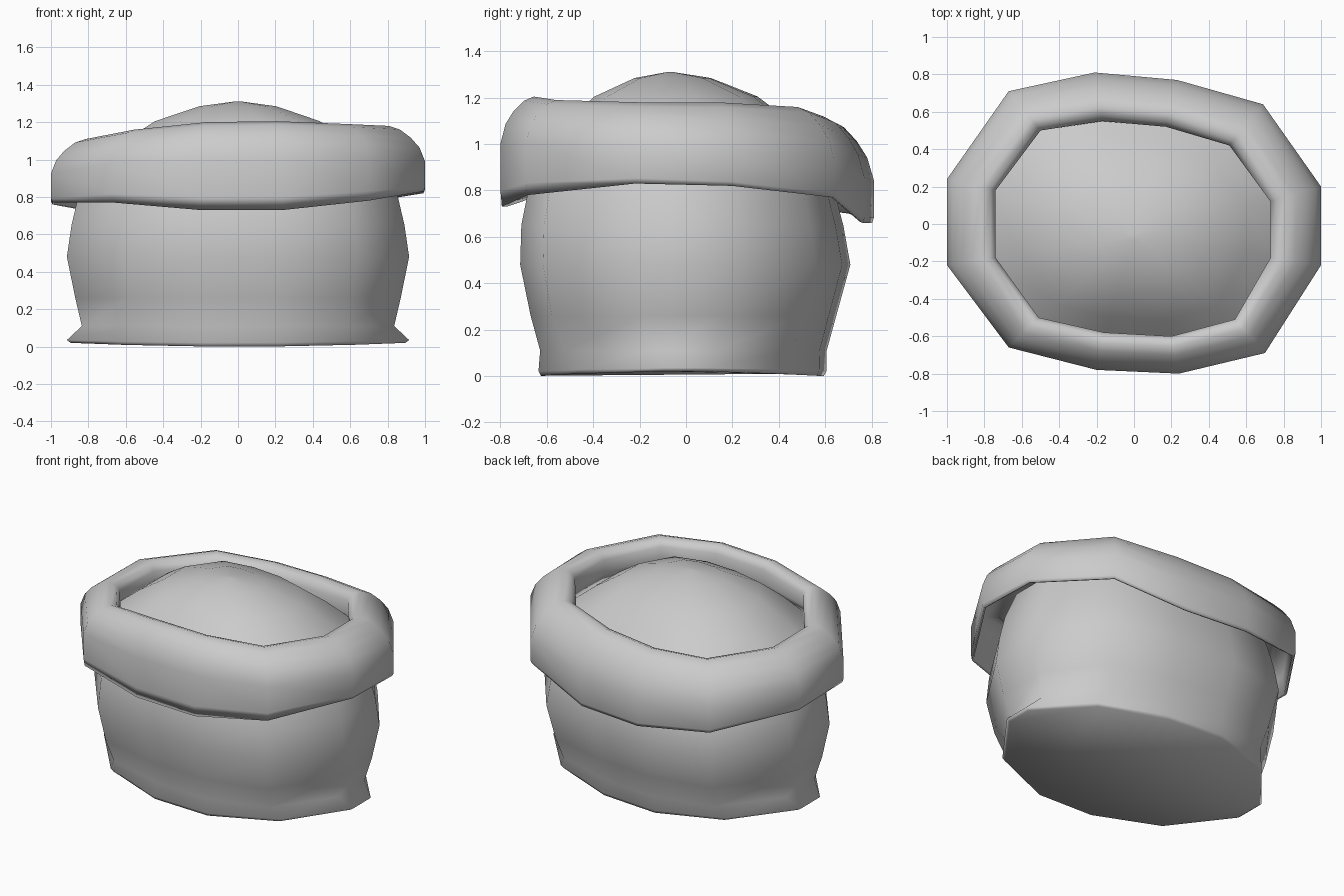
import bpy, bmesh, math
from mathutils import Vector

cube = bpy.data.objects.get("Cube")
if cube:
    bpy.data.objects.remove(cube)

cloth = bpy.data.materials.new("plain_grey")
cloth.use_nodes = True
cloth.diffuse_color = (0.6, 0.6, 0.6, 1)
cloth.node_tree.nodes["Principled BSDF"].inputs["Base Color"].default_value = (0.6, 0.6, 0.6, 1)

# Plan outlines of the rolled cuff, counter-clockwise from the left edge
OUTER = [(-1, .24), (-1, -.22), (-.67, -.66), (-.2, -.78), (.24, -.8), (.7, -.69),
         (1, -.22), (1, .2), (.69, .64), (.23, .77), (-.21, .81), (-.67, .71)]
INNER = [(-.74, .18), (-.74, -.18), (-.51, -.5), (-.16, -.58), (.2, -.6), (.54, -.51),
         (.73, -.18), (.73, .12), (.51, .42), (.17, .52), (-.17, .55), (-.5, .5)]
HEM = [.76, .77, .77, .73, .73, .78, .83, .82, .77, .66, .66, .7]
CREST = [1.11, 1.11, 1.16, 1.2, 1.205, 1.19, 1.18, 1.18, 1.16, 1.12, 1.1, 1.1]


def loft(name, rings, crease, closed=False, cap_start=False, cap_end=False):
    """Skin a list of equal rings into one smooth object."""
    bm = bmesh.new()
    loops = [[bm.verts.new(p) for p in ring] for ring in rings]
    pairs = list(zip(loops, loops[1:]))
    if closed:
        pairs.append((loops[-1], loops[0]))
    n = len(loops[0])
    for a, b in pairs:
        for i in range(n):
            j = (i + 1) % n
            bm.faces.new((a[i], a[j], b[j], b[i]))
    if cap_start:
        bm.faces.new(loops[0][::-1])
    if cap_end:
        bm.faces.new(loops[-1])
    bmesh.ops.recalc_face_normals(bm, faces=bm.faces)
    mesh = bpy.data.meshes.new(name)
    bm.to_mesh(mesh)
    bm.free()
    mesh.materials.append(cloth)
    obj = bpy.data.objects.new(name, mesh)
    bpy.context.collection.objects.link(obj)
    bpy.ops.object.select_all(action='DESELECT')
    obj.select_set(True)
    bpy.context.view_layer.objects.active = obj
    bpy.ops.object.shade_smooth_by_angle(angle=math.radians(crease))


# Sack body: height, half width, front depth, back depth, end lift, end pinch
BODY = [(0, .895, .63, .59, .02, .45), (.02, .915, .64, .6, .015, .45),
        (.11, .835, .63, .6, 0, .12), (.26, .87, .67, .64, 0, 0),
        (.48, .915, .715, .7, 0, 0), (.65, .89, .71, .67, 0, 0),
        (.8, .855, .68, .63, 0, 0), (.98, .78, .61, .57, 0, 0)]
body = []
for z, width, front, back, lift, pinch in BODY:
    ring = []
    for x, y in OUTER:
        depth = (front if y < 0 else back) * (1 - pinch * abs(x) ** 3)
        ring.append(Vector((x * width, y / .8 * depth, z + lift * x * x)))
    body.append(ring)
loft("sack_body", body, 65, cap_start=True)

# Rolled cuff: fraction from inner to outer outline, height from hem to crest
ROLL = [(.04, .4), (0, .6), (0, .85), (.1, .96), (.28, 1), (.5, .94), (.72, .8), (.89, .64),
        (1, .42), (1, .05), (.97, 0), (.92, .01), (.88, .35), (.6, .62), (.3, .6)]
cuff = []
for f, h in ROLL:
    ring = []
    for (ox, oy), (ix, iy), low, high in zip(OUTER, INNER, HEM, CREST):
        # the roll is fuller towards the front
        rise = h ** (1 + .45 * min(0, oy))
        ring.append(Vector((ix + (ox - ix) * f, iy + (oy - iy) * f, low + (high - low) * rise)))
    cuff.append(ring)
loft("rolled_cuff", cuff, 180, closed=True)

# Domed contents filling the mouth
DOME = [(1.06, .96), (.82, 1.1), (.6, 1.205), (.28, 1.285), (.03, 1.31)]
dome = [[Vector((x * s, -.07 + (y + .04) * s * 1.02 + .03 * s, z)) for x, y in INNER]
        for s, z in DOME]
loft("domed_contents", dome, 180, cap_end=True)
